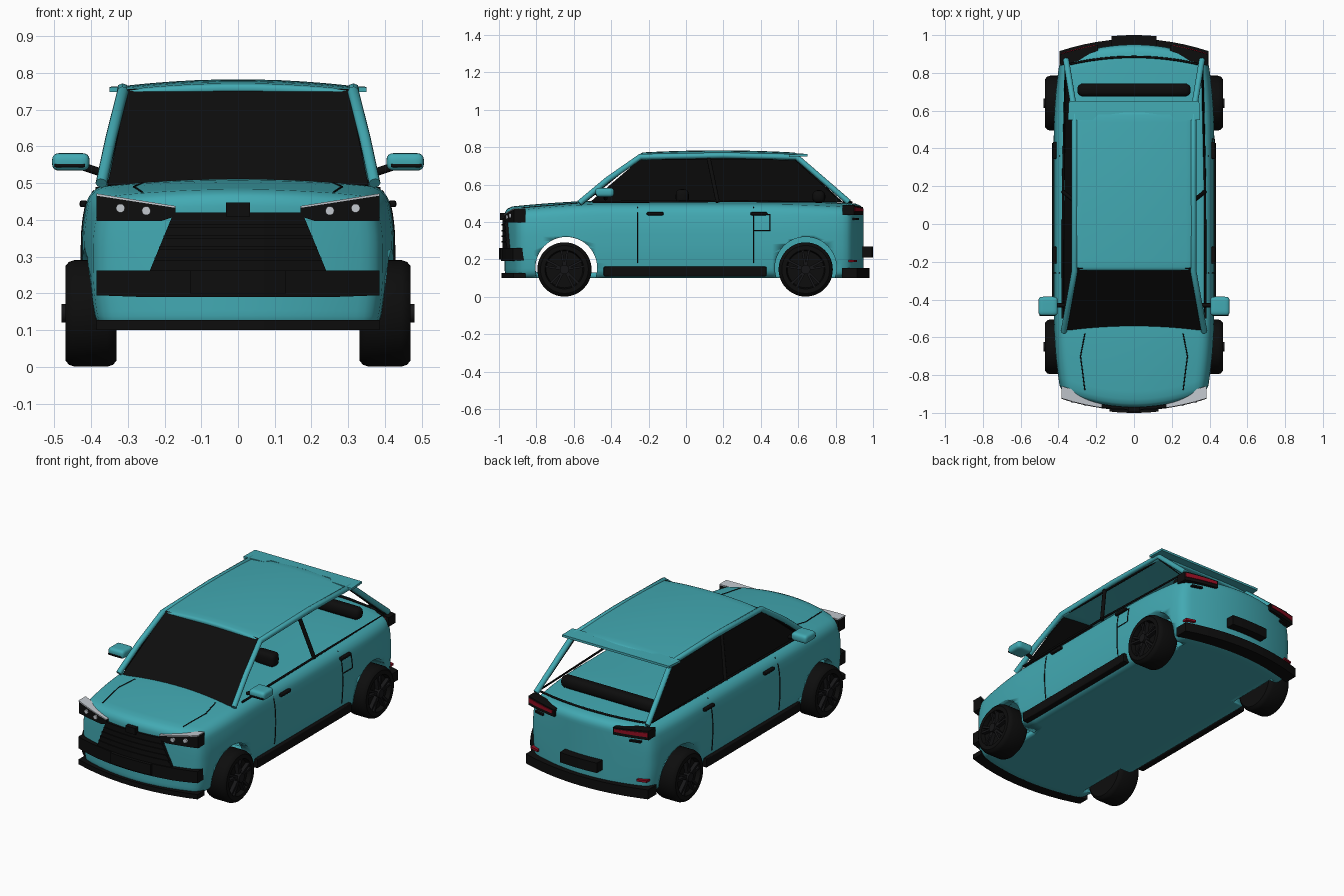
import bpy, bmesh, math
from mathutils import Vector, Matrix
from mathutils.bvhtree import BVHTree

if "Cube" in bpy.data.objects:
    bpy.data.objects.remove(bpy.data.objects["Cube"])

def material(name, rgb):
    m = bpy.data.materials.new(name)
    m.diffuse_color = (*rgb, 1)
    m.use_nodes = True
    m.node_tree.nodes["Principled BSDF"].inputs["Base Color"].default_value = m.diffuse_color
    return m

TEAL = material("teal paint", (0.055, 0.40, 0.45))
BLACK = material("black trim", (0.004, 0.004, 0.004))
RIM = material("dark rim", (0.008, 0.008, 0.009))
RED = material("red lamp", (0.28, 0.004, 0.015))
GREY = material("light grey lamp", (0.55, 0.58, 0.62))

def finish(name, bm, mat, angle=35):
    bmesh.ops.recalc_face_normals(bm, faces=bm.faces)
    me = bpy.data.meshes.new(name)
    bm.to_mesh(me)
    bm.free()
    ob = bpy.data.objects.new(name, me)
    bpy.context.collection.objects.link(ob)
    me.materials.append(mat)
    bpy.ops.object.select_all(action='DESELECT')
    ob.select_set(True)
    bpy.context.view_layer.objects.active = ob
    bpy.ops.object.shade_smooth_by_angle(angle=math.radians(angle))
    return ob

def rounded(name, c, h, r, mat, cuts=8, shape=None):
    """Box with centre c, half sizes h and corner radius r, optionally reshaped."""
    bm = bmesh.new()
    bmesh.ops.create_cube(bm, size=2)
    bmesh.ops.subdivide_edges(bm, edges=bm.edges, cuts=cuts, use_grid_fill=True)
    for v in bm.verts:
        p = Vector([math.copysign(1 - (1 - min(1, abs(a)))**1.7, a) * b for a, b in zip(v.co, h)])
        core = Vector([max(-(b - r), min(b - r, a)) for a, b in zip(p, h)])
        p = core + (p - core).normalized() * r + Vector(c)
        v.co = shape(p) if shape else p
    return finish(name, bm, mat)

def extruded(name, pts, shift, mat):
    """Polygon given in 3D, thickened by the vector shift."""
    bm = bmesh.new()
    f = bm.faces.new([bm.verts.new(p) for p in pts])
    g = bmesh.ops.extrude_face_region(bm, geom=[f])
    bmesh.ops.translate(bm, vec=shift, verts=[v for v in g['geom'] if isinstance(v, bmesh.types.BMVert)])
    return finish(name, bm, mat)

def tube(name, pts, r, mat):
    cu = bpy.data.curves.new(name, 'CURVE')
    cu.dimensions = '3D'
    cu.bevel_depth, cu.bevel_resolution, cu.use_fill_caps = r, 2, True
    sp = cu.splines.new('POLY')
    sp.points.add(len(pts) - 1)
    for q, p in zip(sp.points, pts):
        q.co = (*p, 1)
    cu.materials.append(mat)
    ob = bpy.data.objects.new(name, cu)
    bpy.context.collection.objects.link(ob)
    return ob

def cylinder(name, c, r, depth, axis, mat, seg=48):
    bm = bmesh.new()
    rot = Vector((0, 0, 1)).rotation_difference(Vector(axis)).to_matrix().to_4x4()
    bmesh.ops.create_cone(bm, cap_ends=True, segments=seg, radius1=r, radius2=r, depth=depth,
                          matrix=Matrix.Translation(c) @ rot)
    return finish(name, bm, mat)

def bumper_y(x, end):
    return (-0.97 if end < 0 else 0.95) * (1 - 0.07 * (x / 0.4)**2)

def panel(name, stations, end, off, mat, back=0.05):
    """Plate that follows the bowed nose (end -1) or tail (end 1); stations are x, low z, high z."""
    bm = bmesh.new()
    rows = []
    for a, b in zip(stations, stations[1:]):
        rows += [[a[i] + (b[i] - a[i]) * k / 6 for i in range(3)] for k in range(6)]
    rows.append(stations[-1])
    rings = []
    for x, lo, hi in rows:
        y = bumper_y(x, end)
        rings.append([bm.verts.new(p) for p in ((x, y + end * off, lo), (x, y + end * off, hi),
                                                (x, y - end * back, hi), (x, y - end * back, lo))])
    for p, q in zip(rings, rings[1:]):
        for i in range(4):
            bm.faces.new((p[i], p[(i + 1) % 4], q[(i + 1) % 4], q[i]))
    bm.faces.new(rings[0])
    bm.faces.new(rings[-1])
    return finish(name, bm, mat)

# Lower body: rounded box, bowed at the ends, tapered and tumbled in
def body_shape(p):
    x, y, z = p
    e = max(0, abs(y) - 0.5) / 0.45
    k = 1 - 0.08 * e * e
    k *= 1 - 0.05 * (max(0, z - 0.35) / 0.15)**2 - 0.05 * (max(0, 0.3 - z) / 0.2)**2
    top = 1 - (0.075 if y < 0 else 0.04) * e**1.5 - 0.045 * (x / 0.4)**2
    return Vector((x * k, y * (1 - 0.07 * (x / 0.4)**2), 0.1 + (z - 0.1) * top))

body = rounded("body", (0, -0.01, 0.306), (0.425, 0.96, 0.206), 0.045, TEAL, 24, body_shape)
bvh = BVHTree.FromObject(body, bpy.context.evaluated_depsgraph_get())
cutters = [rounded("engine_bay_cutter", (0, -0.58, 0.29), (0.37, 0.27, 0.16), 0.02, TEAL, 6, body_shape)]
for s in (-1, 1):
    for y in (-0.64, 0.64):
        cutters.append(cylinder("arch_cutter", (s * 0.45, y, 0.155), 0.165, 0.28, (1, 0, 0), TEAL))
for c in cutters:
    m = body.modifiers.new("cut", 'BOOLEAN')
    m.operation, m.object, m.solver = 'DIFFERENCE', c, 'EXACT'
    bpy.context.view_layer.objects.active = body
    bpy.ops.object.modifier_apply(modifier=m.name)
    bpy.data.objects.remove(c)

def seam(name, pts, start, direction):
    """Thin dark line projected onto the body."""
    out = []
    for a, b in zip(pts, pts[1:]):
        for k in range(9):
            hit = bvh.ray_cast(Vector(a).lerp(Vector(b), k / 8) + Vector(start), Vector(direction))[0]
            if hit:
                out.append(hit)
    tube(name, out, 0.003, BLACK)

# Roof, spoiler and glass
def roof_shape(p):
    p.z += 0.018 * (1 - (p.x / 0.31)**2) - 0.012 * ((p.y - 0.17) / 0.42)**2
    return p
rounded("roof", (0, 0.175, 0.752), (0.318, 0.42, 0.013), 0.012, TEAL, 12, roof_shape)
extruded("roof_spoiler", [(-0.35, 0.55, 0.748), (-0.22, 0.55, 0.752), (-0.19, 0.58, 0.755), (0.19, 0.58, 0.755),
         (0.22, 0.55, 0.752), (0.35, 0.55, 0.748), (0.345, 0.65, 0.75), (-0.345, 0.65, 0.75)], (0, 0, 0.013), TEAL)
extruded("windshield", [(-0.355, -0.56, 0.495), (0.355, -0.56, 0.495), (0.3, -0.235, 0.757), (-0.3, -0.235, 0.757)],
         (0, 0.006, -0.004), BLACK)
extruded("left_windows", [(-0.374, -0.52, 0.5), (-0.314, -0.235, 0.745), (-0.314, 0.58, 0.745), (-0.364, 0.84, 0.505)],
         (0.006, 0, 0), BLACK)
tube("rear_window_trim", [(x * 0.06, 0.885 - 0.0012 * x * x, 0.505) for x in range(-6, 7)], 0.006, BLACK)
rounded("rear_shelf_box", (0, 0.71, 0.535), (0.3, 0.035, 0.035), 0.03, BLACK)

# Parts on both sides
for s, side in ((-1, "left"), (1, "right")):
    tube(side + "_roof_rail", [(s * 0.372, -0.57, 0.5), (s * 0.345, -0.42, 0.625), (s * 0.314, -0.245, 0.748),
         (s * 0.314, 0.2, 0.756), (s * 0.314, 0.59, 0.748), (s * 0.36, 0.87, 0.505)], 0.016, TEAL)
    tube(side + "_window_trim", [(s * 0.378, -0.5, 0.506), (s * 0.376, 0.2, 0.512), (s * 0.362, 0.83, 0.506),
         (s * 0.305, 0.585, 0.735), (s * 0.31, -0.22, 0.738)], 0.006, BLACK)
    tube(side + "_centre_pillar", [(s * 0.374, 0.17, 0.505), (s * 0.312, 0.12, 0.745)], 0.011, BLACK)
    rounded(side + "_headrest", (s * 0.2, -0.02, 0.535), (0.065, 0.035, 0.04), 0.025, BLACK)
    rounded(side + "_mirror", (s * 0.455, -0.435, 0.558), (0.051, 0.05, 0.024), 0.018, TEAL)
    rounded(side + "_mirror_stripe", (s * 0.458, -0.482, 0.548), (0.042, 0.006, 0.005), 0.003, BLACK, 4)
    tube(side + "_mirror_arm", [(s * 0.36, -0.43, 0.525), (s * 0.42, -0.43, 0.545)], 0.011, BLACK)
    rounded(side + "_sill", (s * 0.415, -0.005, 0.135), (0.02, 0.435, 0.027), 0.006, BLACK)
    for y in (-0.26, 0.36):
        seam(side + "_door_line", [(0, y, 0.18), (0, y, 0.48)], (s, 0, 0), (-s, 0, 0))
    for y in (-0.165, 0.39):
        rounded(side + "_door_handle", (s * 0.42, y, 0.444), (0.011, 0.045, 0.009), 0.006, BLACK, 4)
    seam(side + "_hood_line", [(s * 0.26, -0.58, 0), (s * 0.283, -0.7, 0), (s * 0.26, -0.88, 0)], (0, 0, 1), (0, 0, -1))
    # lamps
    panel(side + "_headlight", [(s * 0.17, 0.41, 0.435), (s * 0.21, 0.397, 0.441), (s * 0.385, 0.397, 0.47)], -1, 0.012, BLACK)
    panel(side + "_headlight_edge", [(s * 0.17, 0.433, 0.438), (s * 0.385, 0.466, 0.472)], -1, 0.015, GREY)
    for x, z in ((0.32, 0.432), (0.25, 0.425)):
        cylinder(side + "_lamp", (s * x, bumper_y(x, -1) - 0.012, z), 0.012, 0.016, (0, 1, 0), GREY, 20)
    panel(side + "_taillight", [(s * 0.19, 0.437, 0.478), (s * 0.388, 0.437, 0.49)], 1, 0.012, BLACK)
    panel(side + "_taillight_glow", [(s * 0.2, 0.455, 0.472), (s * 0.385, 0.455, 0.48)], 1, 0.016, RED)
    panel(side + "_taillight_step", [(s * 0.28, 0.41, 0.42), (s * 0.34, 0.41, 0.42)], 1, 0.008, BLACK)
    panel(side + "_reflector", [(s * 0.32, 0.185, 0.197), (s * 0.375, 0.185, 0.197)], 1, 0.008, RED)
seam("fuel_door", [(0, 0.36, 0.355), (0, 0.45, 0.355), (0, 0.45, 0.44), (0, 0.36, 0.44)], (1, 0, 0), (-1, 0, 0))

# Nose and tail trim
panel("grille", [(-0.24, 0.25, 0.262), (-0.175, 0.25, 0.42), (0.175, 0.25, 0.42), (0.24, 0.25, 0.262)], -1, 0.012, BLACK)
for z in (0.29, 0.32, 0.35, 0.38):
    w = 0.24 - (z - 0.26) * 0.42
    panel("grille_bar", [(-w, z, z + 0.008), (w, z, z + 0.008)], -1, 0.017, BLACK)
panel("lower_grille", [(-0.385, 0.195, 0.262), (-0.25, 0.19, 0.262), (0.25, 0.19, 0.262), (0.385, 0.195, 0.262)], -1, 0.018, BLACK)
panel("lower_grille_centre", [(-0.13, 0.2, 0.262), (0.13, 0.2, 0.262)], -1, 0.03, BLACK)
panel("nose_block", [(-0.032, 0.41, 0.447), (0.032, 0.41, 0.447)], -1, 0.025, BLACK)
panel("front_splitter", [(-0.385, 0.1, 0.128), (0, 0.1, 0.128), (0.385, 0.1, 0.128)], -1, 0.016, BLACK)
panel("rear_bumper", [(-0.395, 0.1, 0.155), (0, 0.1, 0.155), (0.395, 0.1, 0.155)], 1, 0.03, BLACK)
panel("rear_plate_holder", [(-0.12, 0.21, 0.268), (0.12, 0.21, 0.268)], 1, 0.05, BLACK)

# Wheels: turned tyre with recessed rim, hub and spokes
PROFILE = [(0, -0.07), (0.09, -0.07), (0.128, -0.07), (0.14, -0.06), (0.145, -0.045), (0.145, 0.045),
           (0.14, 0.06), (0.128, 0.07), (0.104, 0.07), (0.098, 0.045), (0, 0.045)]
for s, side in ((-1, "left"), (1, "right")):
    for y, end in ((-0.65, "front"), (0.64, "rear")):
        at = Matrix.Translation((s * 0.4, y, 0.146))
        bm = bmesh.new()
        vs = [bm.verts.new((s * x, 0, r)) for r, x in PROFILE]
        es = [bm.edges.new(e) for e in zip(vs, vs[1:])]
        bmesh.ops.spin(bm, geom=vs + es, cent=(0, 0, 0), axis=(1, 0, 0), angle=2 * math.pi, steps=48, use_merge=True)
        bmesh.ops.remove_doubles(bm, verts=bm.verts, dist=1e-5)
        bmesh.ops.transform(bm, matrix=at, verts=bm.verts)
        finish(f"{end}_{side}_tyre", bm, BLACK)
        bm = bmesh.new()
        for k in range(5):
            for t in (-0.16, 0.16):
                spoke = Matrix.Rotation(k * math.tau / 5 + t, 4, 'X') @ Matrix.Translation((s * 0.057, 0, 0.06))
                bmesh.ops.create_cube(bm, size=1, matrix=at @ spoke @ Matrix.Diagonal((0.022, 0.012, 0.09, 1)))
        finish(f"{end}_{side}_spokes", bm, RIM)
        cylinder(f"{end}_{side}_hub", (s * 0.46, y, 0.146), 0.025, 0.04, (1, 0, 0), RIM, 20)
